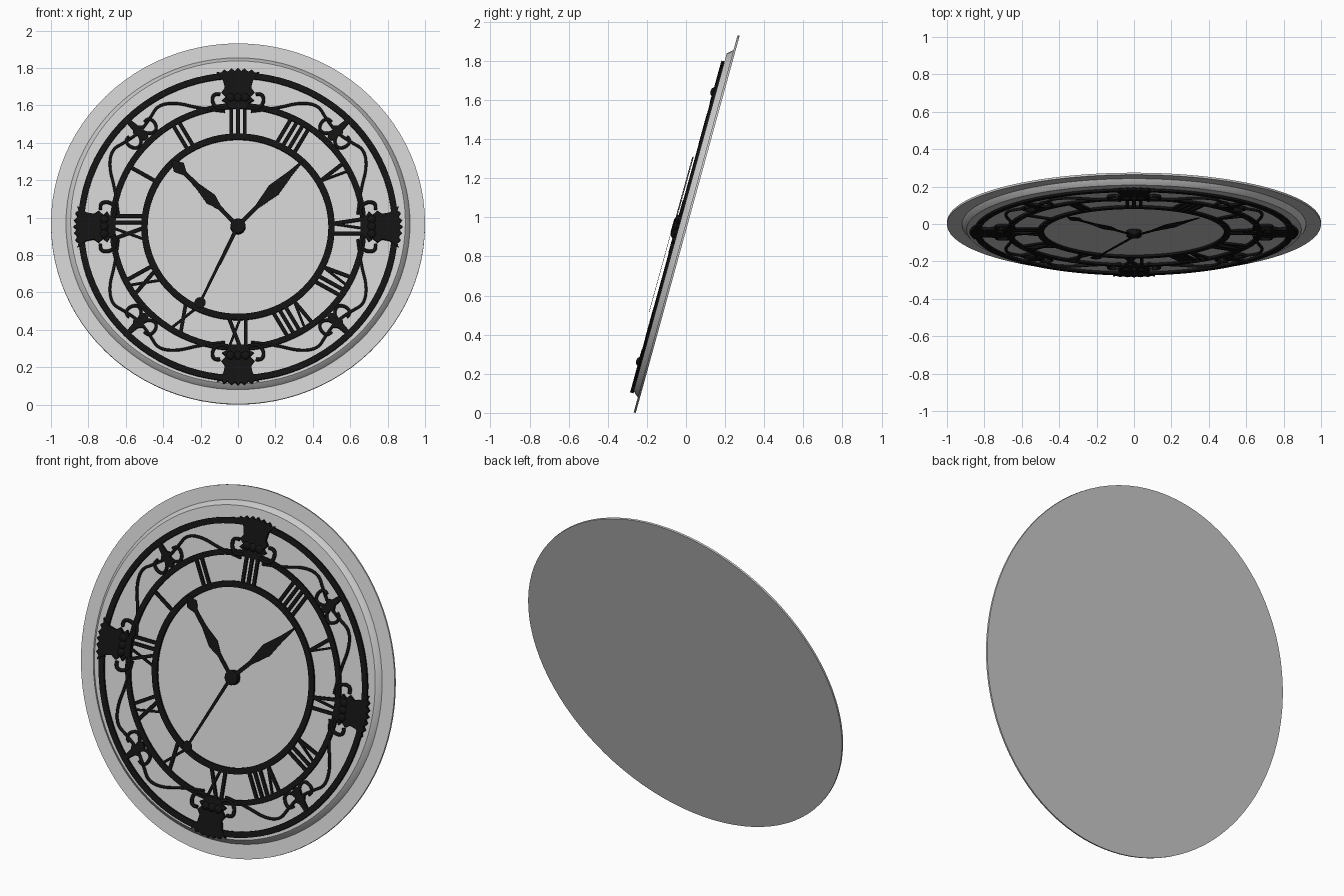
import bpy, bmesh
from math import sin, cos, pi, radians, atan2, hypot
from mathutils import Matrix, Vector

if "Cube" in bpy.data.objects:
    bpy.data.objects.remove(bpy.data.objects["Cube"])

TILT = radians(15.4)
BASE = Matrix.Translation((0, 0.003, 0.966)) @ Matrix.Rotation(-TILT, 4, 'X')
DIAL = BASE @ Matrix.Translation((0, 0, -0.027))   # the dial sits a little low on the plate

black = bpy.data.materials.new("black_iron")
black.diffuse_color = (0.006, 0.006, 0.006, 1)
black.use_nodes = True
black.node_tree.nodes["Principled BSDF"].inputs["Base Color"].default_value = black.diffuse_color


def finish(name, data, matrix, mat=None):
    ob = bpy.data.objects.new(name, data)
    bpy.context.collection.objects.link(ob)
    ob.matrix_world = matrix
    if mat:
        data.materials.append(mat)
    return ob


def from_bmesh(name, bm, matrix, mat=None, smooth=False):
    bmesh.ops.recalc_face_normals(bm, faces=bm.faces)
    me = bpy.data.meshes.new(name)
    bm.to_mesh(me)
    bm.free()
    ob = finish(name, me, matrix, mat)
    if smooth:
        bpy.ops.object.select_all(action='DESELECT')
        ob.select_set(True)
        bpy.context.view_layer.objects.active = ob
        bpy.ops.object.shade_smooth_by_angle(angle=radians(30))
    return ob


def lathe(name, profile, matrix, mat=None, ring=False, n=96):
    """Revolve (radius, height) points about the dial axis; ring=True closes the section."""
    bm = bmesh.new()
    loops = [[bm.verts.new((r * cos(2 * pi * i / n), -h, r * sin(2 * pi * i / n)))
              for i in range(n)] for r, h in profile]
    pairs = list(zip(loops, loops[1:] + loops[:1])) if ring else list(zip(loops, loops[1:]))
    for a, b in pairs:
        for i in range(n):
            j = (i + 1) % n
            bm.faces.new((a[i], a[j], b[j], b[i]))
    if not ring:
        bm.faces.new(loops[0])
        bm.faces.new(loops[-1])
    return from_bmesh(name, bm, matrix, mat, smooth=True)


def turn(p, a):
    """Rotate a dial point clockwise by a."""
    return (p[0] * cos(a) + p[1] * sin(a), -p[0] * sin(a) + p[1] * cos(a))


def plates(name, polys, low, high):
    """Cut flat shapes of the given thickness."""
    bm = bmesh.new()
    for poly in polys:
        f = bm.faces.new([bm.verts.new((u, -low, v)) for u, v in poly])
        ext = bmesh.ops.extrude_face_region(bm, geom=[f], use_keep_orig=True)
        top = [g for g in ext['geom'] if isinstance(g, bmesh.types.BMVert)]
        bmesh.ops.translate(bm, verts=top, vec=(0, low - high, 0))
    return from_bmesh(name, bm, DIAL, black)


def bar(x0, y0, x1, y1, w):
    """Four corners of a straight stroke."""
    d = Vector((x1 - x0, y1 - y0)).normalized() * w / 2
    return [(x0 - d.y, y0 + d.x), (x0 + d.y, y0 - d.x), (x1 + d.y, y1 - d.x), (x1 - d.y, y1 + d.x)]


def scrolls(name, paths, radius, height=0.041):
    cu = bpy.data.curves.new(name, 'CURVE')
    cu.dimensions = '3D'
    cu.bevel_depth, cu.bevel_resolution, cu.resolution_u = radius, 1, 6
    cu.use_fill_caps = True
    for path in paths:
        sp = cu.splines.new('NURBS')
        sp.points.add(len(path) - 1)
        for pt, (u, v) in zip(sp.points, path):
            pt.co = (u, -height, v, 1)
        sp.use_endpoint_u = True
        sp.order_u = 3
    return finish(name, cu, DIAL, black)


def mirrored(path):
    return [path, [(-u, v) for u, v in path]]


def around(paths, angles):
    return [[turn(p, a) for p in path] for a in angles for path in paths]


QUARTERS = [i * pi / 2 for i in range(4)]
DIAGONALS = [a + pi / 4 for a in QUARTERS]

# Thin backing plate and raised bevelled face
lathe("backing_plate", [(1, -0.006), (1, 0.005)], BASE)
lathe("raised_face", [(0.922, 0.0), (0.918, 0.010), (0.895, 0.034)], BASE)

# Three iron rings
for label, inner, outer in (("outer", 0.823, 0.856), ("middle", 0.655, 0.686), ("inner", 0.483, 0.517)):
    lathe(label + "_ring", [(inner, 0.032), (outer, 0.032), (outer, 0.046), (inner, 0.046)],
          DIAL, black, ring=True)

# Hour marks, made of straight strokes
LO, HI = 0.505, 0.668
WIDTH = {'I': 0.036, 'V': 0.075, 'X': 0.085}
marks = []
hours = ["I", "II", "III", "IIII", "V", "VI", "VII", "VIII", "IX", "X", "XI", "XII"]
for k, text in enumerate(hours, 1):
    x = -sum(WIDTH[c] for c in text) / 2
    strokes = []
    for c in text:
        l, r = x + 0.012, x + WIDTH[c] - 0.012
        m = x + WIDTH[c] / 2
        if c == 'I':
            strokes.append(bar(m, LO, m, HI, 0.019))
        elif c == 'V':
            strokes += [bar(m, LO, l, HI, 0.019), bar(m, LO, r, HI, 0.012)]
        else:
            strokes += [bar(r, LO, l, HI, 0.019), bar(l, LO, r, HI, 0.012)]
        x += WIDTH[c]
    marks += around(strokes, [radians(k * 30 - 90)])
plates("hour_marks", marks, 0.032, 0.044)

# Crests at the four quarters: flared, scalloped palmettes
half = [(0.045, 0.66), (0.06, 0.685), (0.085, 0.70), (0.065, 0.72), (0.088, 0.745), (0.07, 0.77),
        (0.078, 0.81), (0.113, 0.858), (0.09, 0.852), (0.075, 0.87), (0.055, 0.858), (0.035, 0.876), (0.016, 0.862)]
crest = half + [(0, 0.88)] + [(-u, v) for u, v in reversed(half)]
plates("quarter_crests", around([crest], QUARTERS), 0.032, 0.050)
curl = [(0.03, 0.69), (0.06, 0.655), (0.115, 0.655), (0.14, 0.695), (0.13, 0.74), (0.095, 0.735)]
scrolls("quarter_curls", around(mirrored(curl), QUARTERS), 0.010)

# Small clasps between the quarters
clasp_half = [(0.012, 0.69), (0.03, 0.715), (0.022, 0.735), (0.036, 0.755), (0.018, 0.775), (0.012, 0.83)]
clasp = clasp_half + [(-u, v) for u, v in reversed(clasp_half)]
plates("diagonal_clasps", around([clasp], DIAGONALS), 0.032, 0.048)
hook = [(0.01, 0.73), (0.03, 0.695), (0.075, 0.685), (0.098, 0.73), (0.085, 0.768), (0.058, 0.765)]
scrolls("diagonal_curls", around(mirrored(hook), DIAGONALS), 0.009)

# Long vines running from each crest to its neighbouring clasps
vine = [(0.07, 0.64), (0.2, 0.655), (0.33, 0.69), (0.43, 0.675), (0.47, 0.60), (0.525, 0.525)]
scrolls("vines", around(mirrored(vine), QUARTERS), 0.008)

# Raised bosses on crests
bm = bmesh.new()
for a in QUARTERS:
    for du in (-0.04, 0, 0.04):
        u, v = turn((du, 0.715), a)
        bmesh.ops.create_uvsphere(bm, u_segments=12, v_segments=8, radius=0.024,
                                  matrix=Matrix.Translation((u, -0.046, v)) @ Matrix.Diagonal((1, 0.7, 1, 1)))
from_bmesh("crest_bosses", bm, DIAL, black, smooth=True)


# Hands: half-width profiles along their length
def hand(name, tip, profile, low, high):
    a, length = atan2(tip[0], tip[1]), hypot(*tip)
    outline = [(w, t * length) for t, w in profile] + [(-w, t * length) for t, w in reversed(profile)]
    plates(name, around([outline], [a]), low, high)


hand("left_hand", (-0.355, 0.365), [(0, 0.011), (0.28, 0.012), (0.41, 0.032), (0.62, 0.014), (0.80, 0.012),
                                    (0.89, 0.036), (1, 0.004)], 0.056, 0.059)
hand("right_hand", (0.348, 0.362), [(0, 0.011), (0.3, 0.012), (0.55, 0.036), (0.8, 0.015), (1, 0.004)], 0.060, 0.063)
hand("second_hand", (-0.203, -0.427), [(0, 0.010), (1, 0.007)], 0.064, 0.066)
lathe("second_hand_disc", [(0.03, 0.064), (0.03, 0.066)],
      DIAL @ Matrix.Translation((-0.203, 0, -0.427)), black, n=24)
lathe("hub", [(0.04, 0.033), (0.04, 0.064), (0.034, 0.068)], DIAL, black, n=32)
